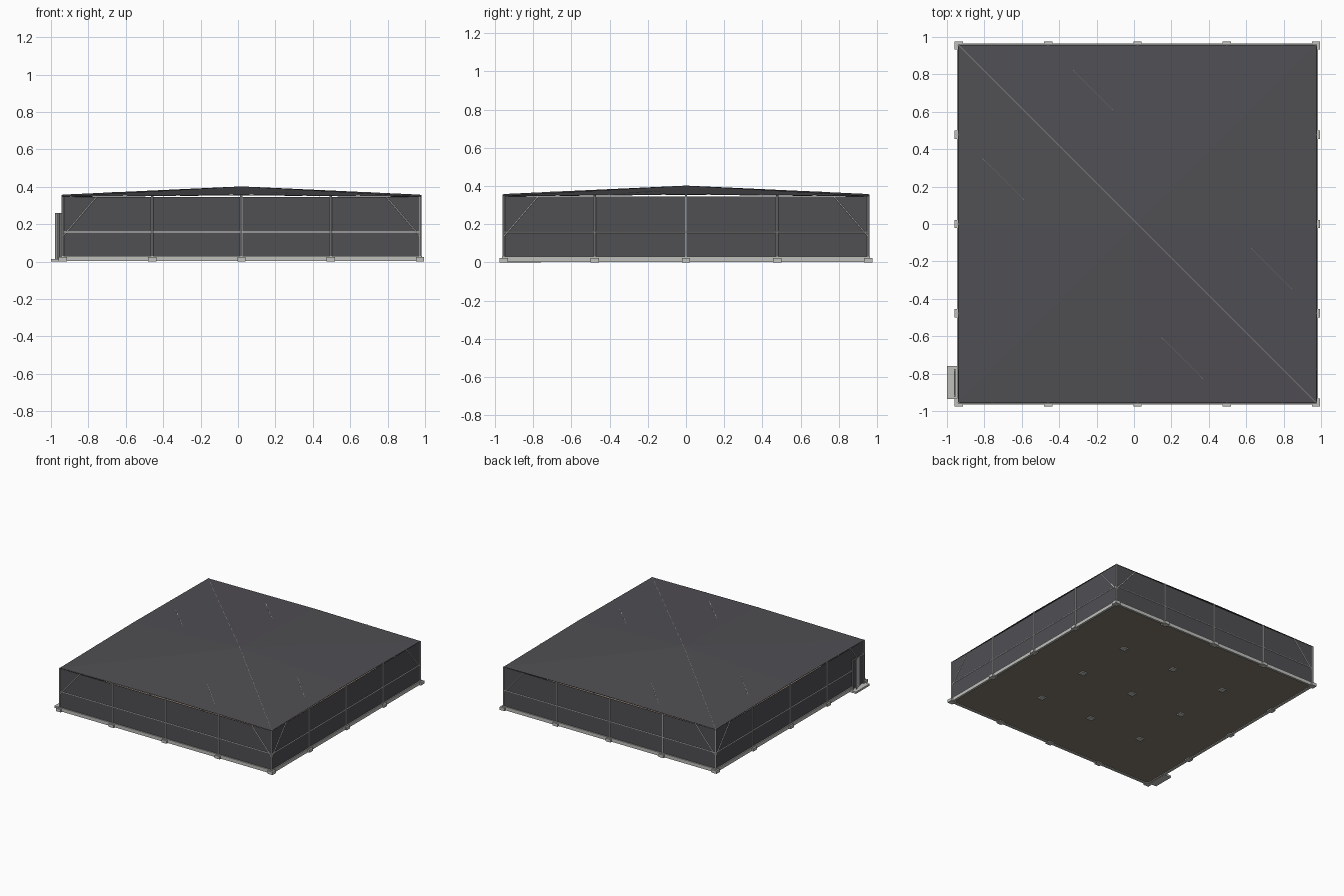
import bpy, bmesh
from mathutils import Vector

cube = bpy.data.objects.get("Cube")
if cube:
    bpy.data.objects.remove(cube)

CX, H = 0.0185, 0.955            # plan centre and half width
STEP = H / 2                     # post spacing
WALL_TOP, BASE = 0.345, 0.03
GRID = range(-2, 3)


def material(name, rgb):
    m = bpy.data.materials.new(name)
    m.use_nodes = True
    m.diffuse_color = (*rgb, 1)
    m.node_tree.nodes["Principled BSDF"].inputs["Base Color"].default_value = (*rgb, 1)
    return m


NET = material("shade_net_grey", (0.080, 0.077, 0.086))
SOIL = material("soil_brown", (0.23, 0.188, 0.148))
CONCRETE = material("concrete_grey", (0.52, 0.52, 0.50))
STEEL = material("steel_grey", (0.48, 0.49, 0.48))
WIRE = material("pale_wire", (0.75, 0.75, 0.72))


def finish(bm, name, mat):
    me = bpy.data.meshes.new(name)
    bm.to_mesh(me)
    bm.free()
    me.materials.append(mat)
    ob = bpy.data.objects.new(name, me)
    bpy.context.collection.objects.link(ob)
    return ob


def box(name, lo, hi, mat):
    bm = bmesh.new()
    bmesh.ops.create_cube(bm, size=1)
    lo, hi = Vector(lo), Vector(hi)
    for v in bm.verts:
        v.co = (lo + hi) / 2 + v.co * (hi - lo)
    return finish(bm, name, mat)


def rod(name, points, radius, mat, sides=6):
    """Straight round bars joining the points."""
    bm = bmesh.new()
    for a, b in zip(points, points[1:]):
        a, b = Vector(a), Vector(b)
        d = b - a
        turn = d.to_track_quat('Z', 'Y').to_matrix().to_4x4()
        turn.translation = (a + b) / 2
        bmesh.ops.create_cone(bm, cap_ends=True, segments=sides, radius1=radius,
                              radius2=radius, depth=d.length, matrix=turn)
    return finish(bm, name, mat)


def panel(name, a, b, z0, z1, mat):
    """Upright sheet standing on the line from a to b."""
    bm = bmesh.new()
    bm.faces.new([bm.verts.new(p) for p in
                  ((*a, z0), (*b, z0), (*b, z1), (*a, z1))])
    return finish(bm, name, mat)


def roof_point(i, j, lift=0.0):
    u, v = abs(i) / 2, abs(j) / 2
    ridge = 1 - max(u, v)
    z = 0.349 + 0.009 * (1 - min(u, v)) + 0.044 * ridge
    return Vector((CX + i * STEP, j * STEP, z + lift))


# Roof net: grid of bays, each folded along the diagonal towards the peak
bm = bmesh.new()
v = {(i, j): bm.verts.new(roof_point(i, j)) for i in GRID for j in GRID}
for i in range(-2, 2):
    for j in range(-2, 2):
        a, b, c, d = v[i, j], v[i + 1, j], v[i + 1, j + 1], v[i, j + 1]
        if (i < 0) == (j < 0):
            faces = (a, b, c), (a, c, d)
        else:
            faces = (a, b, d), (b, c, d)
        for f in faces:
            bm.faces.new(f)
finish(bm, "roof_net", NET)

# Main cable sits just under the net on the ridge line
rod("main_roof_cable", [roof_point(i, -i, -0.0015) for i in GRID], 0.0018, STEEL)

# Side cables rise through the net only in the middle of the outer bays
for i, j in ((-1, 2), (-2, 1), (1, 0), (0, -1)):
    a, b = roof_point(i, j), roof_point(i + 1, j - 1)
    ts = [k / 8 for k in range(1, 8)]
    path = [a.lerp(b, t) + Vector((0, 0, 0.001 - 0.048 * (t - 0.5) ** 2)) for t in ts]
    rod("side_roof_cable", path, 0.002, STEEL)

# Eave cables and ridge cables following the net
for k in GRID:
    rod("roof_line_x", [roof_point(i, k, -0.002) for i in GRID], 0.0018, NET)
    rod("roof_line_y", [roof_point(k, j, -0.002) for j in GRID], 0.0018, NET)

# Soil floor
box("soil_floor", (CX - H, -H, 0.008), (CX + H, H, 0.02), SOIL)

# Walls, kerbs, rails and corner braces, one set per side
corners = [(-1, -1), (1, -1), (1, 1), (-1, 1)]
for p, q in zip(corners, corners[1:] + corners[:1]):
    a = Vector((CX + p[0] * H, p[1] * H, 0))
    b = Vector((CX + q[0] * H, q[1] * H, 0))
    along = (b - a).normalized()
    out = Vector((along.y, -along.x, 0))
    up = Vector((0, 0, 1))
    panel("wall_net", a.xy, b.xy, BASE, WALL_TOP, NET)
    w = Vector((0.009, 0.009, 0))
    lo = Vector(map(min, a, b)) - w
    hi = Vector(map(max, a, b)) + w
    box("kerb", lo + up * 0.002, hi + up * BASE, CONCRETE)
    shift = out * 0.002
    rod("mid_rail", [a + shift + up * 0.158, b + shift + up * 0.158], 0.0032, WIRE)
    for end, way in ((a, along), (b, -along)):
        rod("corner_brace", [end + shift + up * 0.135,
                             end + shift + way * 0.18 + up * WALL_TOP], 0.0032, WIRE)

# Posts with concrete footings, around the edge and inside
for i in GRID:
    for j in GRID:
        top = roof_point(i, j, -0.002)
        x, y = top.x, top.y
        s = 0.022
        box("footing", (x - s, y - s, 0), (x + s, y + s, 0.024), CONCRETE)
        rod("post", [(x, y, 0.02), top], 0.0065, STEEL, 8)

# Entrance: slab, frame, inner net door and a leaf standing ajar
X0, Y0, Y1, DOOR_TOP = CX - H, -0.935, -0.76, 0.26
box("entrance_slab", (-1, Y0, 0), (X0, Y1, 0.015), CONCRETE)
panel("entrance_net", (-0.958, -0.92), (-0.958, -0.78), 0.02, 0.25, NET)
for y in (-0.92, -0.78):
    rod("door_frame_post", [(-0.958, y, 0.01), (-0.958, y, DOOR_TOP)], 0.006, STEEL, 8)
rod("door_frame_head", [(-0.958, -0.92, 0.255), (-0.958, -0.78, 0.255)], 0.004, STEEL, 8)
panel("open_door_leaf", (-0.978, -0.79), (-0.942, -0.925), 0.015, DOOR_TOP, STEEL)
